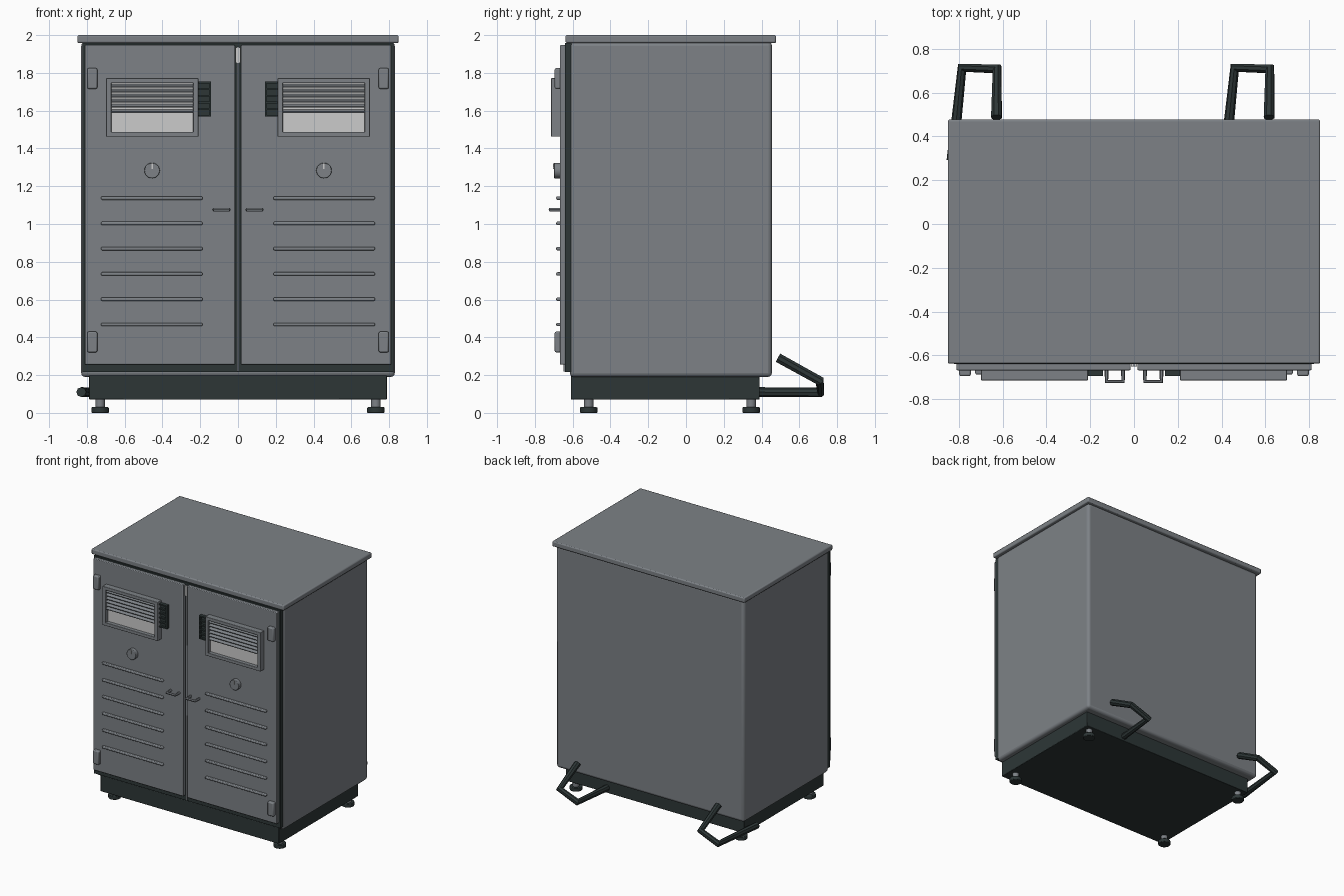
import bpy, math
from mathutils import Vector

if "Cube" in bpy.data.objects:
    bpy.data.objects.remove(bpy.data.objects["Cube"])


def material(name, rgb):
    m = bpy.data.materials.new(name)
    m.diffuse_color = (*rgb, 1)
    m.use_nodes = True
    m.node_tree.nodes["Principled BSDF"].inputs["Base Color"].default_value = m.diffuse_color
    return m


GRAY = material("steel gray", (0.205, 0.222, 0.24))
DARK = material("dark rubber", (0.026, 0.037, 0.037))
LIGHT = material("pale gray", (0.60, 0.60, 0.60))


def finish(ob, name, mat, bevel=0, segs=2):
    ob.name = name
    ob.data.materials.append(mat)
    if bevel:
        b = ob.modifiers.new("bevel", 'BEVEL')
        b.width, b.segments, b.limit_method = bevel, segs, 'ANGLE'
    bpy.ops.object.shade_smooth_by_angle(angle=math.radians(35))
    return ob


def box(name, x, y, z, mat, bevel=0, segs=2, tilt=0):
    """Box from (min, max) ranges on each axis, optionally tilted about x."""
    r = [x, y, z]
    bpy.ops.mesh.primitive_cube_add(size=1, location=[(a + b) / 2 for a, b in r])
    ob = bpy.context.object
    ob.scale = [abs(b - a) for a, b in r]
    bpy.ops.object.transform_apply(location=False, rotation=False, scale=True)
    ob.rotation_euler.x = tilt
    return finish(ob, name, mat, bevel, segs)


def cylinder(name, loc, radius, depth, mat, rot=(0, 0, 0), bevel=0):
    bpy.ops.mesh.primitive_cylinder_add(vertices=24, radius=radius, depth=depth,
                                        location=loc, rotation=rot)
    return finish(bpy.context.object, name, mat, bevel)


def tube(name, points, radius, mat, res=2):
    """Round bar following a polyline."""
    cu = bpy.data.curves.new(name, 'CURVE')
    cu.dimensions, cu.bevel_depth, cu.bevel_resolution = '3D', radius, res
    cu.use_fill_caps = True
    sp = cu.splines.new('POLY')
    sp.points.add(len(points) - 1)
    for p, co in zip(sp.points, points):
        p.co = (*co, 1)
    ob = bpy.data.objects.new(name, cu)
    bpy.context.collection.objects.link(ob)
    bpy.ops.object.select_all(action='DESELECT')
    ob.select_set(True)
    bpy.context.view_layer.objects.active = ob
    bpy.ops.object.convert(target='MESH')
    return finish(bpy.context.object, name, mat)


# Cabinet shell
box("cabinet_body", (-0.83, 0.83), (-0.615, 0.455), (0.19, 1.965), GRAY, 0.022, 3)
box("lid", (-0.85, 0.85), (-0.638, 0.477), (1.958, 2.0), GRAY, 0.008)
box("base", (-0.788, 0.788), (-0.61, 0.39), (0.07, 0.2), DARK, 0.004)
box("door_gasket", (-0.822, 0.822), (-0.64, -0.605), (0.216, 1.957), DARK)
box("center_strip", (-0.004, 0.004), (-0.648, -0.63), (0.22, 1.94), GRAY)
box("latch_plate", (-0.014, 0.014), (-0.65, -0.63), (1.852, 1.935), LIGHT)

# Levelling feet
for x in (-0.73, 0.73):
    for y in (-0.515, 0.345):
        cylinder("foot_pad", (x, y, 0.015), 0.046, 0.03, DARK, bevel=0.004)
        cylinder("foot_stem", (x, y, 0.053), 0.025, 0.05, GRAY)

# Doors and everything mounted on them
for s in (-1, 1):
    def span(a, b):
        return tuple(sorted((s * a, s * b)))

    box("door", span(0.016, 0.811), (-0.668, -0.638), (0.256, 1.947), GRAY, 0.005)
    for z in (0.32, 1.715):
        box("hinge", span(0.745, 0.798), (-0.695, -0.66), (z, z + 0.11), GRAY, 0.008)

    # Framed window: four frame bars, pale pane and tilted slats
    fy = (-0.714, -0.66)
    box("window_frame_top", span(0.21, 0.698), fy, (1.746, 1.772), GRAY, 0.003)
    box("window_frame_bottom", span(0.21, 0.698), fy, (1.462, 1.488), GRAY, 0.003)
    box("window_frame_side", span(0.21, 0.238), fy, (1.462, 1.772), GRAY, 0.003)
    box("window_frame_side", span(0.67, 0.698), fy, (1.462, 1.772), GRAY, 0.003)
    box("window_pane", span(0.23, 0.68), (-0.684, -0.66), (1.48, 1.75), LIGHT)
    for i in range(6):
        z = 1.598 + i * 0.027
        box("window_slat", span(0.235, 0.673), (-0.708, -0.684), (z - 0.004, z + 0.004),
            GRAY, tilt=math.radians(28))

    # Side vent with fins
    box("vent_back", span(0.142, 0.212), (-0.678, -0.66), (1.568, 1.755), DARK)
    box("vent_edge", span(0.142, 0.152), (-0.695, -0.66), (1.568, 1.755), DARK)
    for i in range(6):
        z = 1.568 + i * 0.0354
        box("vent_fin", span(0.142, 0.212), (-0.695, -0.66), (z, z + 0.010), DARK)

    # Rotary knob with pointer
    cylinder("knob", (s * 0.455, -0.681, 1.283), 0.041, 0.036, GRAY,
             (math.pi / 2, 0, 0), 0.003)
    box("knob_pointer", (s * 0.455 - 0.004, s * 0.455 + 0.004), (-0.703, -0.698),
        (1.292, 1.32), LIGHT)

    # Horizontal ribs
    for i in range(6):
        z = 1.137 - i * 0.1338
        box("door_rib", span(0.188, 0.725), (-0.687, -0.66), (z - 0.009, z + 0.009),
            GRAY, 0.006)

    # U-shaped pull
    tube("door_handle", [(s * x, y, 1.076) for x, y in
                         ((0.05, -0.665), (0.05, -0.72), (0.125, -0.72), (0.125, -0.665))],
         0.010, GRAY, 1)

# Bent bars at the back, both facing the same way
for dx in (0, 1.245):
    tube("rear_bar", [(-0.83 + dx, 0.29, 0.11), (-0.785 + dx, 0.713, 0.11),
                      (-0.625 + dx, 0.708, 0.17), (-0.628 + dx, 0.487, 0.292)], 0.026, DARK)
